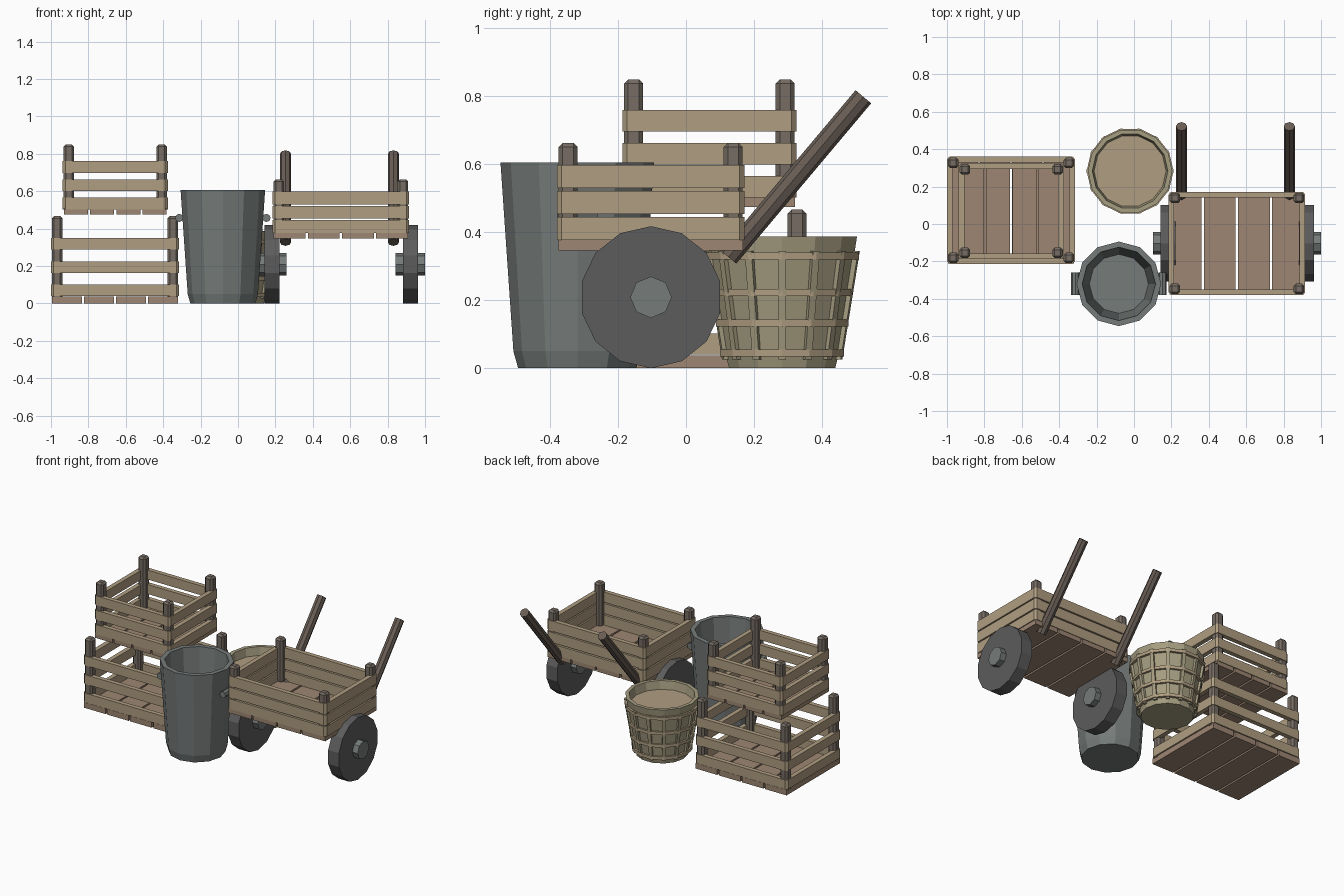
import bpy, bmesh, math
from mathutils import Vector

if "Cube" in bpy.data.objects:
    bpy.data.objects.remove(bpy.data.objects["Cube"])


def material(name, r, g, b):
    m = bpy.data.materials.new(name)
    m.diffuse_color = (r, g, b, 1)
    m.use_nodes = True
    m.node_tree.nodes["Principled BSDF"].inputs["Base Color"].default_value = m.diffuse_color
    return m


SLAT = material("slat_wood", .43, .34, .22)
PLANK = material("plank_wood", .34, .24, .17)
POST = material("post_wood", .18, .15, .125)
HANDLE = material("handle_wood", .14, .11, .09)
WICKER = material("wicker", .38, .34, .22)
METAL = material("metal", .18, .20, .195)
RUBBER = material("wheel_grey", .107, .107, .107)


def finish(bm, name, mat):
    bmesh.ops.recalc_face_normals(bm, faces=bm.faces)
    me = bpy.data.meshes.new(name)
    bm.to_mesh(me)
    bm.free()
    ob = bpy.data.objects.new(name, me)
    me.materials.append(mat)
    bpy.context.collection.objects.link(ob)
    return ob


def box(name, lo, hi, mat, bevel=0):
    bm = bmesh.new()
    bmesh.ops.create_cube(bm, size=1)
    for v in bm.verts:
        v.co = Vector([a + (b - a) * (c + .5) for a, b, c in zip(lo, hi, v.co)])
    if bevel:
        bmesh.ops.bevel(bm, geom=bm.edges[:], offset=bevel, segments=1, affect='EDGES')
    return finish(bm, name, mat)


def rod(name, a, b, r, sides, mat, spin=0):
    """Cylinder between two points."""
    a, b = Vector(a), Vector(b)
    bm = bmesh.new()
    bmesh.ops.create_cone(bm, cap_ends=True, segments=sides, radius1=r, radius2=r, depth=(b - a).length)
    ob = finish(bm, name, mat)
    ob.rotation_mode = 'QUATERNION'
    ob.rotation_quaternion = (b - a).to_track_quat('Z', 'Y')
    ob.location = (a + b) / 2
    return ob


def loft(name, loops, mat, closed=False):
    """Skin a list of equal-length point loops; cap the ends or close the tube."""
    bm = bmesh.new()
    vs = [[bm.verts.new(p) for p in lp] for lp in loops]
    pairs = list(zip(vs, vs[1:] + vs[:1])) if closed else list(zip(vs, vs[1:]))
    for A, B in pairs:
        for i in range(len(A)):
            j = (i + 1) % len(A)
            bm.faces.new((A[i], A[j], B[j], B[i]))
    if not closed:
        bm.faces.new(vs[0])
        bm.faces.new(vs[-1])
    return finish(bm, name, mat)


def lathe(name, c, profile, sides, mat, closed=False):
    ang = [2 * math.pi * i / sides for i in range(sides)]
    return loft(name, [[(c[0] + r * math.cos(t), c[1] + r * math.sin(t), z) for t in ang]
                       for r, z in profile], mat, closed)


def slat_ring(name, x0, x1, y0, y1, z0, z1):
    """Four slats joined with chamfered corners."""
    def rect(d, z):
        a, b, e, f, c = x0 + d, x1 - d, y0 + d, y1 - d, .014
        return [(a + c, e, z), (b - c, e, z), (b, e + c, z), (b, f - c, z),
                (b - c, f, z), (a + c, f, z), (a, f - c, z), (a, e + c, z)]
    loft(name, [rect(0, z0), rect(0, z1), rect(.03, z1), rect(.03, z0)], SLAT, True)


def crate(name, x0, x1, y0, y1, z0, z1, floor, slats, height):
    # floor planks
    w = (x1 - x0) / 4
    for i in range(4):
        box(f"{name}_plank_{i}", (x0 + i * w + .006, y0 + .004, z0),
            (x0 + (i + 1) * w - .006, y1 - .004, z0 + floor), PLANK)
    # slat rings
    for i, z in enumerate(slats):
        slat_ring(f"{name}_slats_{i}", x0, x1, y0, y1, z, z + height)
    # corner posts
    p, g = .056, .005
    for i, x in enumerate((x0 + g, x1 - g - p)):
        for j, y in enumerate((y0 + g, y1 - g - p)):
            box(f"{name}_post_{i}{j}", (x, y, z0 + .02), (x + p, y + p, z1), POST, .012)


# crates and cart bed
crate("lower_crate", -1, -.315, -.214, .36, 0, .467, .037, (.04, .163, .288), .062)
crate("upper_crate", -.937, -.375, -.187, .325, .475, .85, .035, (.503, .6, .697), .063)
crate("cart_bed", .185, .915, -.38, .172, .347, .663, .03, (.377, .454, .53), .068)

# cart wheels, hubs and handles
for side, x in (("left", .181), ("right", .922)):
    for part, half, r, n, mat in (("wheel", .04, .209, 14, RUBBER), ("hub", .079, .061, 8, METAL)):
        lathe_loops = [[(x + s * half, -.103 + r * math.sin(2 * math.pi * i / n),
                         .209 - r * math.cos(2 * math.pi * i / n)) for i in range(n)] for s in (-1, 1)]
        loft(f"{side}_{part}", lathe_loops, mat)
for side, x in (("left", .254), ("right", .831)):
    rod(f"{side}_cart_handle", (x, .125, .327), (x, .522, .799), .03, 8, HANDLE)

# metal can with two side grips
can = (-.081, -.32)
lathe("can", can, [(.174, 0), (.188, .05), (.226, .605), (.196, .605), (.158, .06)], 12, METAL)
for side, s in (("left", -1), ("right", 1)):
    x = can[0] + s * .233
    rod(f"{side}_can_grip", (x, can[1] - .06, .457), (x, can[1] + .06, .457), .022, 8, METAL)

# basket body with a high inner floor
bk = (-.021, .283)
lathe("basket", bk, [(.16, 0), (.172, .045), (.226, .388), (.202, .388), (.192, .33)], 14, WICKER)
lathe("basket_fill", bk, [(.17, .315), (.194, .333)], 14, SLAT)

# basket hoops
for i, (z, r) in enumerate(((.045, .187), (.133, .2), (.223, .213), (.33, .232))):
    lathe(f"basket_hoop_{i}", bk, [(r, z - .01), (r, z + .01), (r - .025, z + .01), (r - .025, z - .01)],
          14, SLAT, True)

# basket upright staves
for i in range(14):
    t = 2 * math.pi * i / 14
    u = Vector((math.cos(t), math.sin(t), 0))
    v = Vector((-math.sin(t), math.cos(t), 0)) * .011
    loops = []
    for r, z in ((.166, .025), (.219, .345)):
        c = Vector((bk[0], bk[1], z)) + u * r
        loops.append([c - v - u * .012, c + v - u * .012, c + v + u * .013, c - v + u * .013])
    loft(f"basket_stave_{i}", loops, WICKER)
